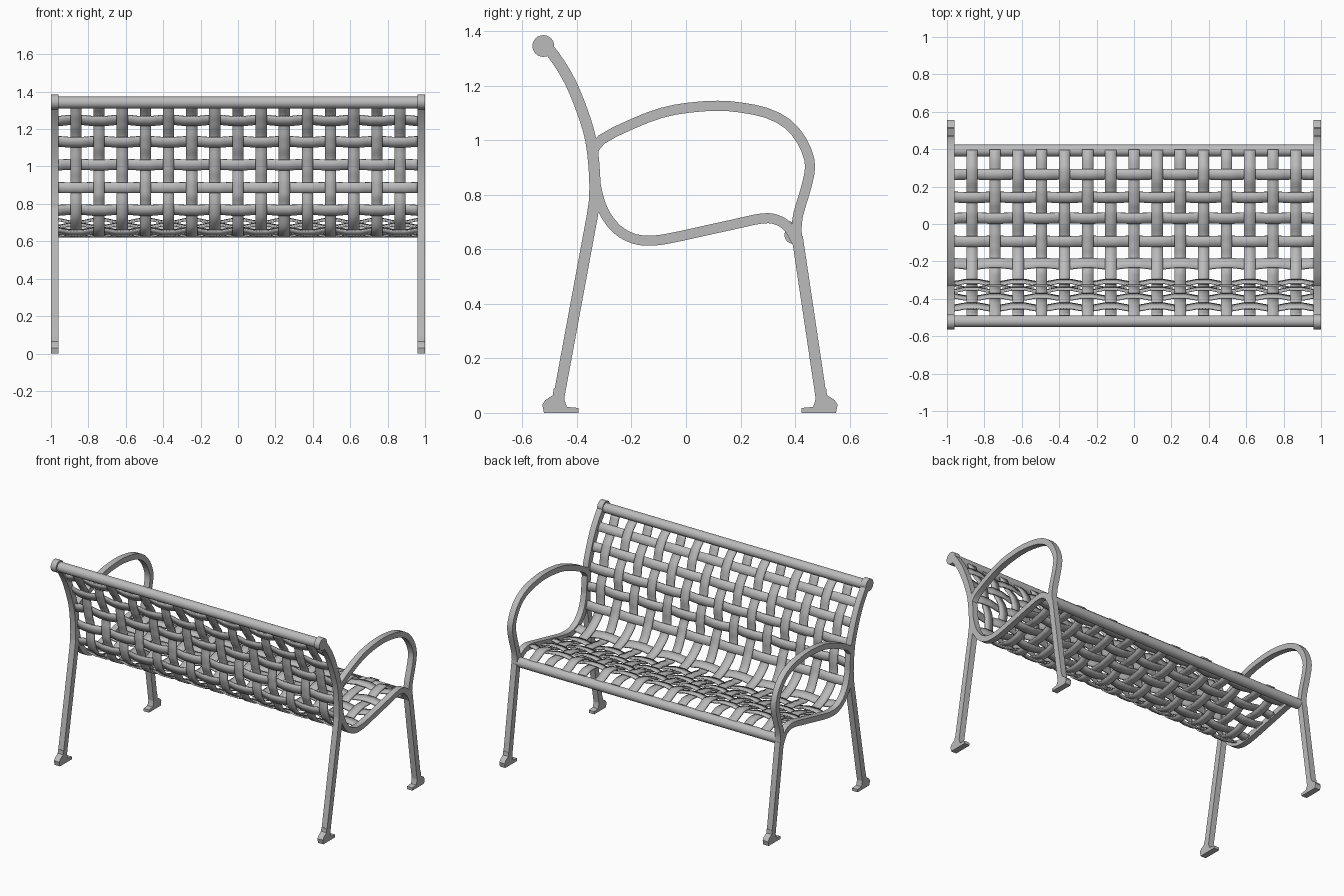
import bpy, bmesh, math
from mathutils import Vector, Matrix

cube = bpy.data.objects.get("Cube")
if cube:
    bpy.data.objects.remove(cube)

grey = bpy.data.materials.new("grey metal")
grey.use_nodes = True
color = (0.5, 0.5, 0.5, 1)
grey.diffuse_color = color
grey.node_tree.nodes["Principled BSDF"].inputs["Base Color"].default_value = color

OUT, IN = 1.0, 0.96          # side frame thickness range in x
RAIL_TOP, RAIL_FRONT = (-0.52, 1.342), (0.393, 0.652)


def finish(name, bm, mirror=False, thickness=0):
    bmesh.ops.recalc_face_normals(bm, faces=bm.faces)
    mesh = bpy.data.meshes.new(name)
    bm.to_mesh(mesh)
    bm.free()
    mesh.materials.append(grey)
    ob = bpy.data.objects.new(name, mesh)
    bpy.context.collection.objects.link(ob)
    if mirror:
        ob.modifiers.new("mirror", "MIRROR")
    if thickness:
        solid = ob.modifiers.new("solid", "SOLIDIFY")
        solid.thickness = thickness
        solid.offset = 0
    bpy.ops.object.select_all(action="DESELECT")
    bpy.context.view_layer.objects.active = ob
    ob.select_set(True)
    bpy.ops.object.shade_smooth_by_angle(angle=math.radians(35))
    return ob


def smooth_path(points, steps):
    """Catmull-Rom curve through (y, z) points."""
    p = [Vector(q) for q in points]
    p = [2 * p[0] - p[1]] + p + [2 * p[-1] - p[-2]]
    out = []
    for a, b, c, d in zip(p, p[1:], p[2:], p[3:]):
        for k in range(steps):
            t = k / steps
            out.append(0.5 * (2 * b + (c - a) * t + (2 * a - 5 * b + 4 * c - d) * t * t
                              + (3 * b - a - 3 * c + d) * t ** 3))
    return out + [p[-2]]


def normals(path):
    out = []
    for i in range(len(path)):
        t = (path[min(i + 1, len(path) - 1)] - path[max(i - 1, 0)]).normalized()
        out.append(Vector((-t.y, t.x)))
    return out


def bar(name, path, width):
    """Flat bar of constant width swept along a side path."""
    bm = bmesh.new()
    rings = []
    for p, n in zip(path, normals(path)):
        rings.append([bm.verts.new((x, *(p + n * width / 2 * s)))
                      for x, s in ((IN, -1), (IN, 1), (OUT, 1), (OUT, -1))])
    for a, b in zip(rings, rings[1:]):
        for k in range(4):
            m = (k + 1) % 4
            bm.faces.new((a[k], a[m], b[m], b[k]))
    bm.faces.new(rings[0])
    bm.faces.new(rings[-1])
    return finish(name, bm, mirror=True)


def rod(name, center, radius, x0, x1, mirror=False):
    bm = bmesh.new()
    place = Matrix.Translation(((x0 + x1) / 2, *center)) @ Matrix.Rotation(math.pi / 2, 4, "Y")
    bmesh.ops.create_cone(bm, cap_ends=True, segments=24, radius1=radius, radius2=radius,
                          depth=x1 - x0, matrix=place)
    return finish(name, bm, mirror)


def foot(name, place):
    outline = [(.424, 0), (.55, 0), (.556, .03), (.545, .047), (.517, .065), (.514, .09),
               (.473, .09), (.475, .05), (.466, .022), (.424, .018)]
    bm = bmesh.new()
    face = bm.faces.new([bm.verts.new((IN, place(y), z)) for y, z in outline])
    ext = bmesh.ops.extrude_face_region(bm, geom=[face])
    moved = [v for v in ext["geom"] if isinstance(v, bmesh.types.BMVert)]
    bmesh.ops.translate(bm, verts=moved, vec=(OUT - IN, 0, 0))
    return finish(name, bm, mirror=True)


# Side frames
back = [(-.335, .76), (-.335, .87), (-.349, 1.0), (-.38, 1.105), (-.423, 1.21), (-.468, 1.287),
        (-.515, 1.35)]
seat = [(-.335, .9), (-.331, .835), (-.305, .745), (-.255, .675), (-.19, .638), (-.12, .632),
        (-.05, .642), (.06, .666), (.17, .69), (.28, .713), (.335, .707), (.375, .68), (.41, .62)]
arm = [(-.345, .95), (-.31, 1.002), (-.2, 1.058), (-.09, 1.1), (.01, 1.119), (.115, 1.126),
       (.197, 1.12), (.295, 1.1), (.372, 1.06), (.423, 1.0), (.452, .93), (.452, .875),
       (.433, .8), (.412, .73), (.405, .67), (.412, .62)]
bar("back_posts", smooth_path(back, 3), 0.041)
bar("seat_supports", smooth_path(seat, 3), 0.037)
bar("armrests", smooth_path(arm, 2), 0.037)
bar("front_legs", [Vector((.408, .645)), Vector((.495, .06))], 0.041)
bar("rear_legs", [Vector((-.466, .06)), Vector((-.344, .72)), Vector((-.335, .78))], 0.041)
foot("front_feet", lambda y: y)
foot("rear_feet", lambda y: 0.029 - y)
rod("top_knobs", (-.523, 1.345), 0.04, IN, OUT, mirror=True)

# Long rails
rod("top_rail", RAIL_TOP, 0.032, -IN, IN)
rod("front_rail", RAIL_FRONT, 0.032, -IN, IN)

# Woven panel path, from the top rail down the back and out to the front rail
panel = [(-.492, 1.322)] + back[-2:1:-1] + [(-.334, .87)] + seat[1:-2] + [(.37, .695), (.395, .686)]
path = smooth_path(panel, 12)
norm = normals(path)
dist = [0.0]
for a, b in zip(path, path[1:]):
    dist.append(dist[-1] + (b - a).length)


def at(s):
    i = max(k for k in range(len(dist) - 1) if dist[k] <= max(s, 0))
    f = (s - dist[i]) / (dist[i + 1] - dist[i])
    return path[i].lerp(path[i + 1], f), norm[i].lerp(norm[i + 1], f).normalized()


def nearest(test):
    return dist[min(range(len(path)), key=lambda k: test(path[k]))]


# Cross strip positions: five on the back, five on the seat
rows = [nearest(lambda p: abs(p.y - z)) for z in (1.243, 1.13, 1.01, .885, .768)]
rows += [nearest(lambda p: abs(p.x - y) + (p.y > .8)) for y in (-.21, -.094, .027, .147, .268)]
PITCH, HALF, WAVE = 0.1238, 0.029, 0.006


def phase(s):
    k = max([j for j in range(len(rows) - 1) if rows[j] <= s], default=0)
    return k + (s - rows[k]) / (rows[k + 1] - rows[k])


def weave(t):
    """Wave with flattened crests, so strips lie flat where they cross."""
    return WAVE * max(-1, min(1, 1.5 * math.cos(math.pi * t)))


def sheet(bm, grid):
    verts = [[bm.verts.new(c) for c in line] for line in grid]
    for a, b in zip(verts, verts[1:]):
        for k in range(len(a) - 1):
            bm.faces.new((a[k], a[k + 1], b[k + 1], b[k]))


def point(x, s, lift):
    p, n = at(s)
    return (x, *(p + n * lift))


# Lengthwise slats
bm = bmesh.new()
count = 90
for i in range(-7, 8):
    stations = [dist[-1] * k / count for k in range(count + 1)]
    sheet(bm, [[point(i * PITCH + e, s, weave(phase(s) + i)) for e in (-HALF - .001, HALF + .001)]
               for s in stations])
finish("long_slats", bm, thickness=0.009)

# Cross strips
bm = bmesh.new()
for j, s in enumerate(rows):
    xs = [-IN + 2 * IN * k / 124 for k in range(125)]
    sheet(bm, [[point(x, s + e, -weave(x / PITCH + j)) for e in (-HALF, 0, HALF)] for x in xs])
finish("cross_strips", bm, thickness=0.009)
